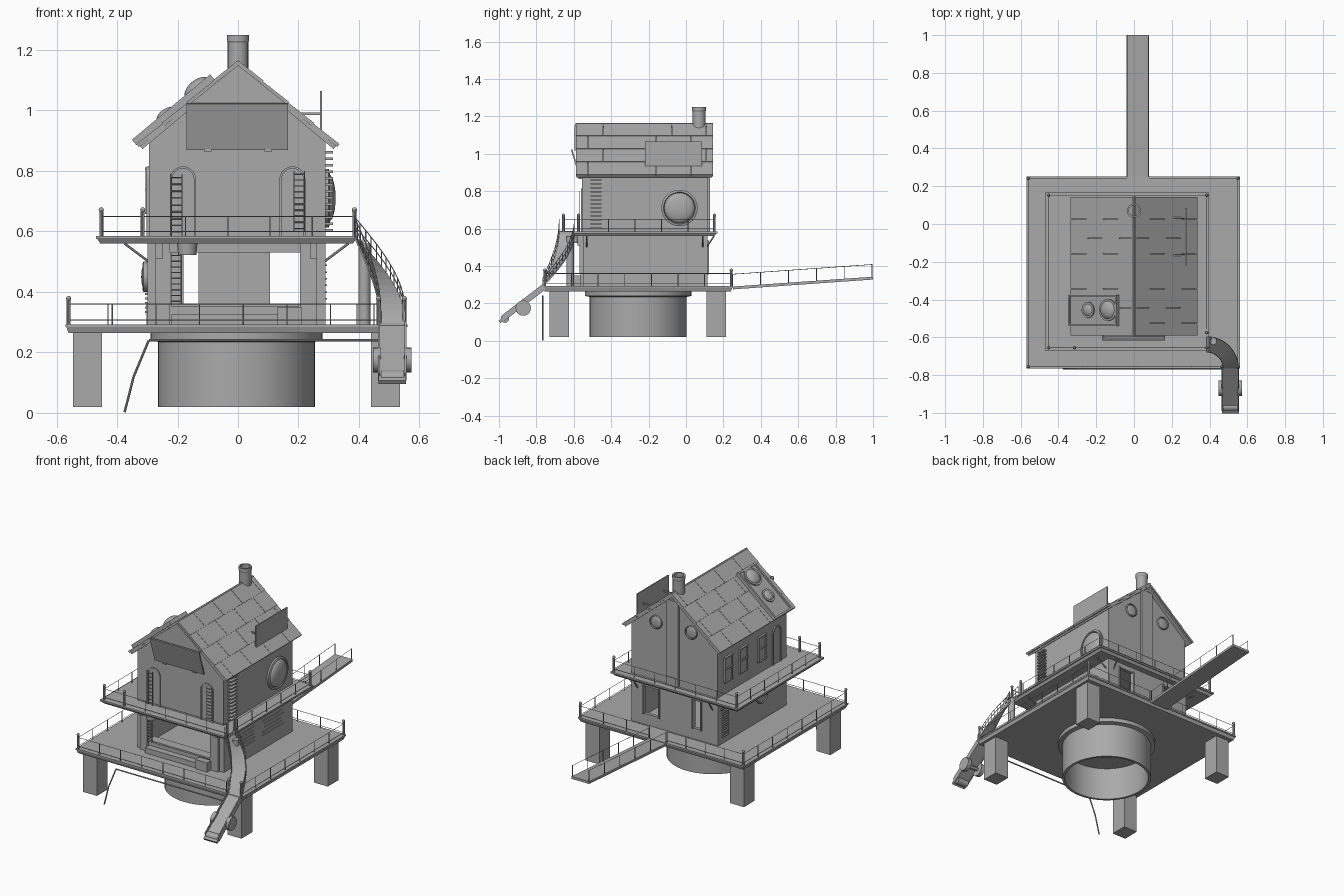
import bpy, bmesh, math, random
from mathutils import Vector, Matrix

if "Cube" in bpy.data.objects:
    bpy.data.objects.remove(bpy.data.objects["Cube"])

random.seed(4)
GREY = bpy.data.materials.new("plain grey")
GREY.diffuse_color = (0.4, 0.4, 0.4, 1)
GREY.use_nodes = True
GREY.node_tree.nodes["Principled BSDF"].inputs["Base Color"].default_value = GREY.diffuse_color
CX, CY = -0.005, -0.256          # centre of the platform


def part(name, build, *args):
    bm = bmesh.new()
    build(bm, *args)
    bmesh.ops.recalc_face_normals(bm, faces=bm.faces)
    me = bpy.data.meshes.new(name)
    bm.to_mesh(me)
    bm.free()
    me.materials.append(GREY)
    ob = bpy.data.objects.new(name, me)
    bpy.context.collection.objects.link(ob)
    return ob


def box(bm, x0, x1, y0, y1, z0, z1, flare=0.0, mat=None):
    """Box; flare widens the top outwards."""
    m = Matrix.Translation(((x0+x1)/2, (y0+y1)/2, (z0+z1)/2)) @ Matrix.Diagonal((x1-x0, y1-y0, z1-z0, 1))
    vs = bmesh.ops.create_cube(bm, size=1, matrix=m)["verts"]
    for v in vs:
        if flare and v.co.z > (z0+z1)/2:
            v.co.x += math.copysign(flare, v.co.x-(x0+x1)/2)
            v.co.y += math.copysign(flare, v.co.y-(y0+y1)/2)
    if mat:
        bmesh.ops.transform(bm, matrix=mat, verts=vs)


def rod(bm, a, b, r, n=6, r2=None, caps=True):
    a, b = Vector(a), Vector(b)
    q = (b-a).to_track_quat('Z', 'Y').to_matrix().to_4x4()
    bmesh.ops.create_cone(bm, cap_ends=caps, segments=n, radius1=r, radius2=r if r2 is None else r2,
                          depth=(b-a).length, matrix=Matrix.Translation((a+b)/2) @ q)


def path(bm, pts, r, n=6):
    for a, b in zip(pts, pts[1:]):
        rod(bm, a, b, r, n)


def prism(bm, pts, y0, y1):
    """Extrude an x-z outline along y."""
    f = bm.faces.new([bm.verts.new((x, y0, z)) for x, z in pts])
    g = bmesh.ops.extrude_face_region(bm, geom=[f])["geom"]
    bmesh.ops.translate(bm, vec=(0, y1-y0, 0), verts=[v for v in g if isinstance(v, bmesh.types.BMVert)])


def boxes(bm, rows):
    for r in rows:
        box(bm, *r)


def spin(bm, prof, mat, n=40):
    """Lathe an (r, z) profile about local z."""
    vs = [bm.verts.new((r, 0, z)) for r, z in prof]
    es = [bm.edges.new(p) for p in zip(vs, vs[1:])]
    res = bmesh.ops.spin(bm, geom=vs+es, cent=(0, 0, 0), axis=(0, 0, 1), angle=2*math.pi, steps=n)
    bmesh.ops.remove_doubles(bm, verts=bm.verts, dist=1e-5)
    bmesh.ops.transform(bm, matrix=mat, verts=bm.verts)


def porthole(name, pos, direction, r, bulge):
    prof = [(r, 0), (r, .012), (r*.88, .016), (r*.84, .008)]
    prof += [(r*.84*math.cos(t), .008+bulge*math.sin(t)) for t in [math.pi/2*i/6 for i in range(1, 7)]]
    q = Vector(direction).to_track_quat('Z', 'Y').to_matrix().to_4x4()
    return part(name, spin, prof, Matrix.Translation(pos) @ q)


def railing(bm, runs, z, h, gap=0.14):
    for (x0, y0), (x1, y1) in runs:
        a, b = Vector((x0, y0, z)), Vector((x1, y1, z))
        n = max(1, round((b-a).length/gap))
        for i in range(n+1):
            p = a.lerp(b, i/n)
            rod(bm, p, p+Vector((0, 0, h)), .0022)
        for k in (1, .22):
            rod(bm, a+Vector((0, 0, h*k)), b+Vector((0, 0, h*k)), .0016, 4)


def corner_posts(bm, pts, z, h):
    for x, y in pts:
        rod(bm, (x, y, z), (x, y, z+h), .007, 10)
        bmesh.ops.create_uvsphere(bm, u_segments=10, v_segments=6, radius=.009,
                                  matrix=Matrix.Translation((x, y, z+h+.006)))


def ladder(bm, x0, x1, y, z0, z1, n):
    for x in (x0, x1):
        rod(bm, (x, y, z0), (x, y, z1), .0025)
    for i in range(n):
        z = z0+(z1-z0)*(i+.5)/n
        rod(bm, (x0, y, z), (x1, y, z), .002)


# ---- base: four piers, hollow drum, platform
part("corner_piers", boxes, [(x, x+.095, y, y+.105, .02, .27) for x in (-.545, .44) for y in (-.73, .11)])
part("drum", spin, [(.245, .02), (.26, .02), (.26, .235), (.285, .24), (.285, .268), (.245, .268), (.245, .02)],
     Matrix.Translation((CX, CY, 0)), 48)
part("drum_lid", rod, (CX, CY, .225), (CX, CY, .262), .246, 48)
part("lower_deck", box, -.56, .55, -.755, .24, .264, .285, .008)
part("lower_deck_rim", box, -.57, .56, -.765, .252, .284, .293)
part("drain_pipe", path, [(.5, -.765, .24), (-.295, -.765, .24), (-.345, -.765, .12), (-.375, -.765, .002)], .004, 8)

# ---- gangplank with rope rails
part("gangplank", prism, [(-.04, .275), (.08, .275), (.08, .29), (-.04, .29)], .25, 1.0)
for v in bpy.data.objects["gangplank"].data.vertices:
    v.co.z += (v.co.y-.25)*.07


def plank_rails(bm):
    for x in (-.037, .077):
        tops = []
        for i in range(6):
            y = .25+.149*i
            z = .288+(y-.25)*.07
            rod(bm, (x, y, z), (x, y, z+.07), .0025)
            tops.append((x, y, z+.068))
        path(bm, tops, .0016, 4)


part("gangplank_rails", plank_rails)

# ---- deck railings
L, R, F, B = -.56, .55, -.755, .242
part("lower_railing", railing, [((L, F), (R-.1, F)), ((L, F), (L, B)), ((R, F), (R, B)), ((L, B), (-.04, B)), ((.08, B), (R, B))], .292, .068)
part("lower_corner_posts", corner_posts, [(L, F), (R, F), (L, B), (R, B), (.465, F)], .292, .08)
l, r, f, b = -.452, .385, -.655, .152
part("upper_deck", box, -.455, .38, -.655, .152, .56, .578, .012)
part("upper_deck_rim", box, -.47, .397, -.672, .168, .575, .585)
part("upper_railing", railing, [((l, f), (r, f)), ((l, f), (l, b)), ((r, f+.1), (r, b)), ((l, b), (r, b))], .585, .065)
part("upper_corner_posts", corner_posts, [(l, f), (r, f), (l, b), (r, b), (-.315, f), (r, f+.08)], .585, .08)


def braces(bm):
    for y in (-.53, .09):
        rod(bm, (-.295, y, .5), (-.375, y, .56), .004)
        rod(bm, (.285, y, .5), (.365, y, .56), .004)
    for x in (-.26, .25):
        rod(bm, (x, .11, .5), (x, .15, .56), .004)
        box(bm, x-.012, x+.012, -.58, -.55, .51, .56)


part("deck_braces", braces)

# ---- lower storey: walls with openings
part("lower_side_walls", boxes, [(-.3, -.28, -.55, .115, .29, .562), (.27, .29, -.55, .115, .29, .562)])
part("lower_front_wall", boxes, [(-.28, -.225, -.55, -.53, .29, .562), (.205, .27, -.55, -.53, .29, .562),
                                 (-.225, .205, -.55, -.53, .29, .36), (-.225, .205, -.55, -.53, .53, .562)])
part("lower_back_wall", boxes, [(-.28, -.18, .095, .115, .29, .562), (-.13, .105, .095, .115, .29, .562),
                                (.205, .27, .095, .115, .29, .562), (-.18, .205, .095, .115, .29, .36),
                                (-.18, .205, .095, .115, .53, .562)])
part("back_opening_frames", boxes, [(x, x+.008, .11, .122, .355, .535) for x in (-.188, -.13, .097, .205)])
part("front_pillars", boxes, [(-.272, -.225, -.565, -.545, .292, .56), (.205, .26, -.565, -.545, .292, .56)])
part("front_bench", boxes, [(-.22, .2, -.59, -.55, .292, .325), (.13, .21, -.6, -.56, .292, .35), (-.22, .2, -.56, -.5, .352, .362)])
part("front_lamp", rod, (-.168, -.6, .522), (-.168, -.6, .56), .03, 16, .034)
part("lower_ladder", ladder, -.222, -.188, -.568, .36, .53, 9)
part("side_louvres", boxes, [(.288, .294, y+random.uniform(0, .03), y+.21-random.uniform(0, .03), z, z+.005)
                             for y in (-.46, -.18) for z in [.375+.022*i for i in range(6)]])
part("left_louvres", boxes, [(-.308, -.298, .02, .08, z, z+.007) for z in [.33+.015*i for i in range(11)]])
porthole("lower_left_porthole", (-.3, -.3, .45), (-1, 0, 0), .05, .012)

# ---- upper storey
part("upper_house", prism, [(-.295, .58), (.29, .58), (.29, .9), (-.002, 1.143), (-.295, .9)], -.555, .115)
part("rear_flue_strip", box, -.035, .047, .11, .128, .585, 1.11)
porthole("big_round_window", (.288, -.035, .71), (1, 0, 0), .097, .027)
for x in (-.12, .12):
    porthole("rear_porthole", (x, .113, .945), (0, 1, 0), .04, .006)
part("side_vent_slats", boxes, [(.288, .314, -.51, -.452, z, z+.008) for z in [.6+.0215*i for i in range(13)]])


def arch(w, h, z):
    pts = [(w, z), (w, z+h-w)] + [(w*math.cos(t), z+h-w+w*math.sin(t)) for t in [math.pi*i/12 for i in range(1, 12)]]
    return pts + [(-w, z+h-w), (-w, z)]


def arch_frame(bm, w, h, z, mat):
    a, c = arch(w, h, z), arch(w-.007, h-.007, z)
    for i in range(len(a)-1):
        prism(bm, [a[i], a[i+1], c[i+1], c[i]], -.006, .004)
    prism(bm, c, -.001, .004)
    bmesh.ops.transform(bm, matrix=mat, verts=bm.verts)


for x in (-.182, .18):
    part("front_arch_door", arch_frame, .043, .23, .585, Matrix.Translation((x, -.556, 0)))
part("left_arch_door", arch_frame, .04, .23, .585, Matrix.Translation((-.296, -.457, 0)) @ Matrix.Rotation(-math.pi/2, 4, 'Z'))
part("arch_ladder_left", ladder, -.222, -.185, -.568, .585, .79, 9)
part("arch_ladder_right", ladder, .185, .22, -.568, .6, .8, 10)


def windows(bm):
    for y in (.018, -.13, -.31):
        box(bm, -.3, -.29, y-.033, y+.033, .665, .805)
        for s in (-.037, .03):
            box(bm, -.306, -.29, y+s, y+s+.007, .66, .81)
        for z in (.657, .735, .805):
            box(bm, -.308, -.29, y-.04, y+.04, z, z+.007)


part("left_windows", windows)

# ---- roof of lapped planks
ANG = math.atan2(.28, .335)


def slope(side):
    """Local x runs down the slope, z is the outward normal."""
    m = Matrix.Translation((0, 0, 1.165)) @ Matrix.Rotation(ANG, 4, 'Y')
    return m if side > 0 else Matrix.Scale(-1, 4, (1, 0, 0)) @ m


def roof(bm, side):
    m = slope(side)
    box(bm, .0, .43, -.585, .14, -.022, -.01, 0, m)
    for i in range(4):
        cuts = [-.59] + [-.59+.735*(k+(.35 if i % 2 else .8))/4 for k in range(4)] + [.145]
        tilt = m @ Matrix.Translation((.109*i, 0, -.012)) @ Matrix.Rotation(-.03, 4, 'Y')
        for a, c in zip(cuts, cuts[1:]):
            box(bm, -.004 if i else .0, .108, a+.001, c-.001, 0, .012, 0, tilt)


part("roof_right", roof, 1)
part("roof_left", roof, -1)
part("ridge_cap", rod, (0, -.59, 1.156), (0, .145, 1.156), .009, 8)
part("chimney", spin, [(.028, 1.1), (.034, 1.1), (.034, 1.225), (.037, 1.23), (.037, 1.25), (.028, 1.25), (.028, 1.1)],
     Matrix.Translation((0, .07, 0)), 24)
part("gable_panel", prism, [(-.165, 1.018), (.165, 1.018), (0, 1.15)], -.597, -.55)


def sign(bm):
    box(bm, -.17, .165, -.004, .004, 0, .16, 0, Matrix.Translation((0, -.565, .87)) @ Matrix.Rotation(math.radians(17), 4, 'X'))
    for x in (-.1, .1):
        box(bm, x-.012, x+.012, -.575, -.55, .865, .873)


part("front_sign_board", sign)
part("side_sign_board", box, .271, .278, -.22, .085, .933, 1.065)
part("side_sign_struts", boxes, [(.2, .273, y, y+.008, .985, .993) for y in (-.17, .03)])


def skylight(bm):
    m = slope(-1)
    box(bm, .1, .43, -.535, -.38, -.005, .016, 0, m)
    for x in (.1, .425):
        box(bm, x, x+.012, -.54, -.375, 0, .024, 0, m)
    for y in (-.54, -.385):
        box(bm, .1, .437, y, y+.01, 0, .024, 0, m)
    for u, rad in ((.163, .052), (.3, .037)):
        bmesh.ops.create_uvsphere(bm, u_segments=24, v_segments=12, radius=rad,
                                  matrix=m @ Matrix.Translation((u, -.455, .012)) @ Matrix.Diagonal((1, 1, .6, 1)))
        rod(bm, m @ Vector((u, -.455, .01)), m @ Vector((u, -.455, .024)), rad*1.12, 24)


part("roof_skylight", skylight)

# ---- curved chute from the upper deck, on a column
part("chute_column", rod, (.418, -.62, .29), (.418, -.62, .56), .02, 20)


def arc(rad, t, dz=0.0):
    a = t*math.pi/2
    return Vector((.385+rad*math.sin(a), -.765+rad*math.cos(a), .588-.29*t+dz))


def chute(bm):
    n = 14
    for i in range(n):
        t0, t1 = i/n, (i+1)/n
        q = [arc(.085, t0), arc(.17, t0), arc(.17, t1), arc(.085, t1)]
        fc = bm.faces.new([bm.verts.new(p) for p in q])
        g = bmesh.ops.extrude_face_region(bm, geom=[fc])["geom"]
        bmesh.ops.translate(bm, vec=(0, 0, -.012), verts=[v for v in g if isinstance(v, bmesh.types.BMVert)])


def chute_rails(bm):
    n = 14
    for rad in (.087, .168):
        for h in (.03, .06):
            path(bm, [arc(rad, i/n, h*(1-.4*i/n)) for i in range(n+1)], .0018, 5)
        for i in range(n+1):
            rod(bm, arc(rad, i/n), arc(rad, i/n, .062*(1-.4*i/n)), .0018, 5)


part("chute", chute)
part("chute_rails", chute_rails)


def ramp(bm):
    m = Matrix.Translation((.51, -.76, .293)) @ Matrix.Rotation(math.atan2(.18, .235), 4, 'X')
    box(bm, -.045, .045, -.305, .0, -.016, 0, 0, m)
    for x in (-.047, .041):
        box(bm, x, x+.006, -.28, 0, -.02, .012, 0, m)


part("ramp", ramp)
part("ramp_wheels", lambda bm: [rod(bm, (x, -.87, .175), (x+.025, -.87, .175), .041, 20) for x in (.447, .548)])
part("ramp_axle", rod, (.45, -.87, .175), (.57, -.87, .175), .012, 12)
part("ramp_end_roller", rod, (.472, -.968, .118), (.548, -.968, .118), .022, 16)

# smooth the round parts, keep hard edges
bpy.ops.object.select_all(action='SELECT')
bpy.context.view_layer.objects.active = bpy.data.objects["drum"]
bpy.ops.object.shade_smooth_by_angle(angle=math.radians(30))
